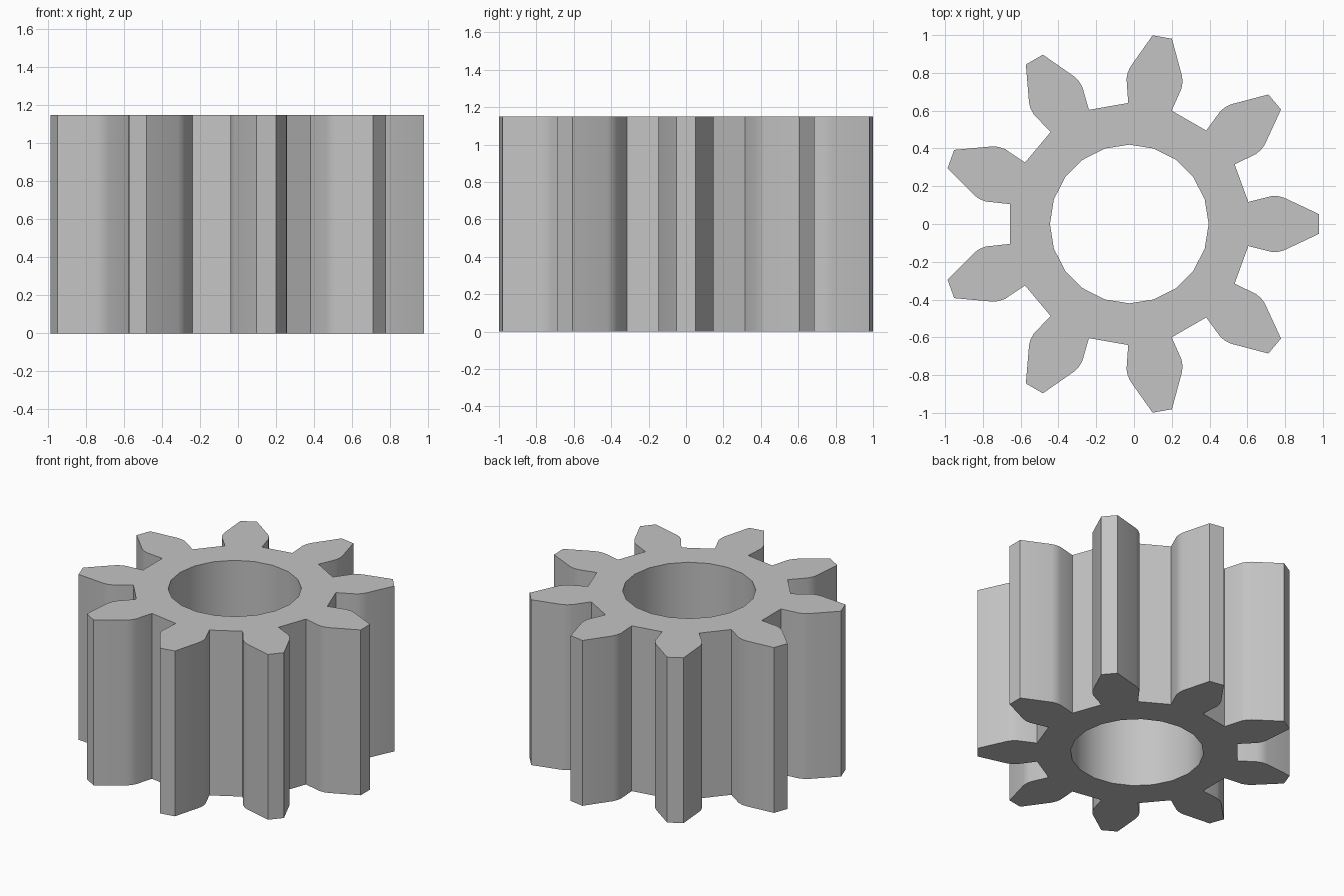
import bpy, bmesh, math
from mathutils import Matrix, Vector

cube = bpy.data.objects.get("Cube")
if cube:
    bpy.data.objects.remove(cube, do_unlink=True)

TEETH = 9
BORE_SIDES = 20
BORE_RADIUS = 0.42
HEIGHT = 1.15
CENTRE = Vector((-0.025, 0, 0))   # odd tooth count shifts the axis off the box centre

# Half of one tooth, root to tip: distance along the tooth, half width
HALF_TOOTH = [(0.63, 0.117), (0.755, 0.148), (0.79, 0.147), (0.82, 0.139), (1.005, 0.052)]


def make_material(name, colour):
    mat = bpy.data.materials.new(name)
    mat.use_nodes = True
    mat.diffuse_color = colour
    mat.node_tree.nodes["Principled BSDF"].inputs["Base Color"].default_value = colour
    return mat


def add_loop(bm, points):
    verts = [bm.verts.new(p + CENTRE) for p in points]
    return [bm.edges.new((v, verts[(i + 1) % len(verts)])) for i, v in enumerate(verts)]


# Toothed outline: the mirrored tooth repeated around the axis
tooth = [Vector((r, -w, 0)) for r, w in HALF_TOOTH]
tooth += [Vector((r, w, 0)) for r, w in reversed(HALF_TOOTH)]
outline = [Matrix.Rotation(math.tau * i / TEETH, 3, 'Z') @ p
           for i in range(TEETH) for p in tooth]

# Round bore
bore = [Matrix.Rotation(math.tau * i / BORE_SIDES, 3, 'Z') @ Vector((BORE_RADIUS, 0, 0))
        for i in range(BORE_SIDES)]

# Fill the ring between both loops and raise it into a solid
bm = bmesh.new()
edges = add_loop(bm, outline) + add_loop(bm, bore)
bmesh.ops.triangle_fill(bm, edges=edges, use_beauty=True, normal=(0, 0, 1))
raised = bmesh.ops.extrude_face_region(bm, geom=bm.faces[:], use_keep_orig=True)
top = [g for g in raised["geom"] if isinstance(g, bmesh.types.BMVert)]
bmesh.ops.translate(bm, verts=top, vec=(0, 0, HEIGHT))
bmesh.ops.recalc_face_normals(bm, faces=bm.faces[:])

mesh = bpy.data.meshes.new("spur_gear")
bm.to_mesh(mesh)
bm.free()
mesh.materials.append(make_material("steel grey", (0.55, 0.55, 0.55, 1)))

gear = bpy.data.objects.new("spur_gear", mesh)
bpy.context.collection.objects.link(gear)

# Smooth flanks and bore, crisp rims, roots and tips
bpy.ops.object.select_all(action='DESELECT')
gear.select_set(True)
bpy.context.view_layer.objects.active = gear
bpy.ops.object.shade_smooth_by_angle(angle=math.radians(30))
